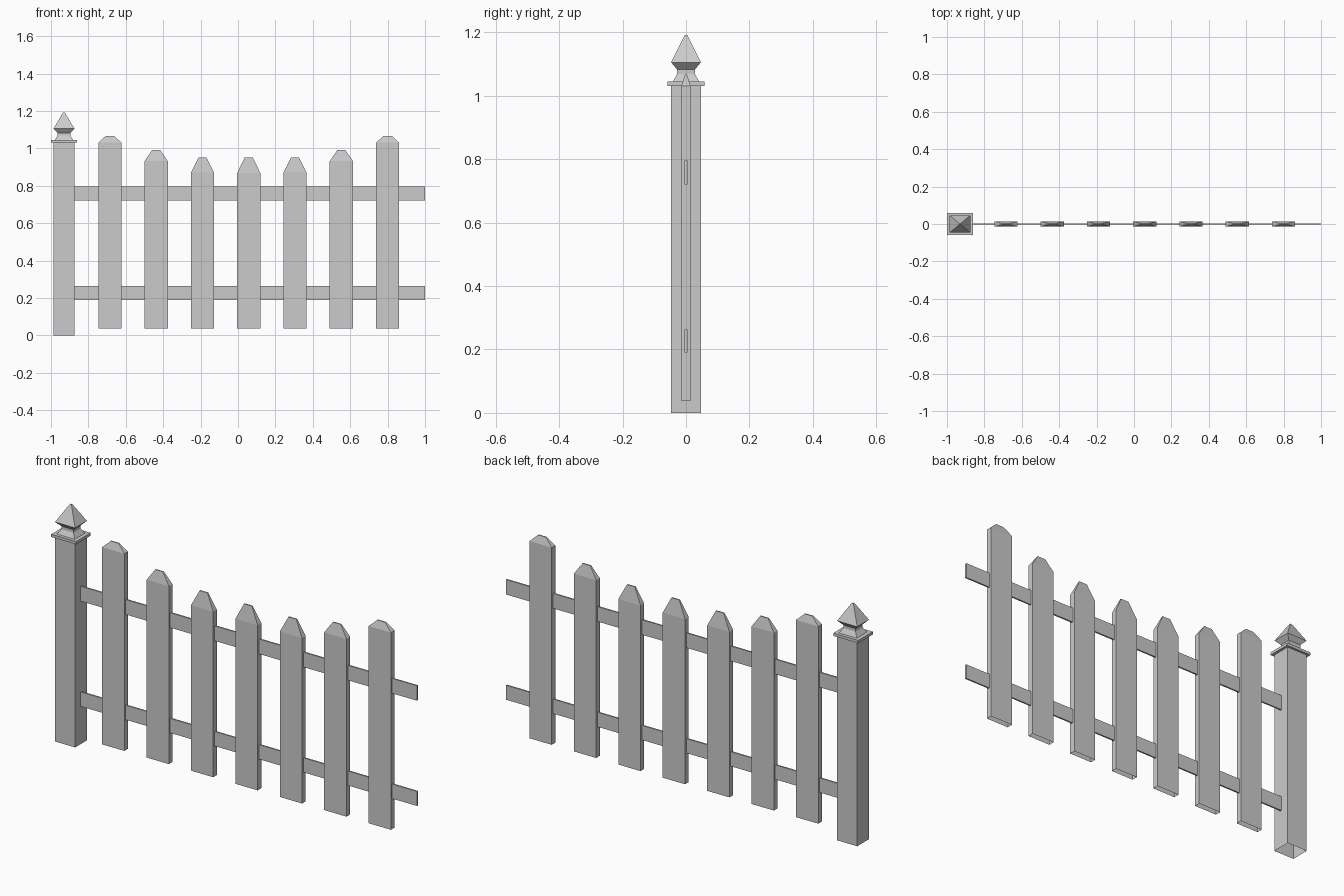
import bpy

if "Cube" in bpy.data.objects:
    bpy.data.objects.remove(bpy.data.objects["Cube"])

def loft(name, cx, rings, cap_bottom=False):
    """Stack rectangular rings (z, half_x, half_y) into one flat-faced solid."""
    verts, faces = [], []
    for z, hx, hy in rings:
        verts += [(cx - hx, -hy, z), (cx + hx, -hy, z), (cx + hx, hy, z), (cx - hx, hy, z)]
    for r in range(len(rings) - 1):
        a, b = 4 * r, 4 * r + 4
        for i in range(4):
            j = (i + 1) % 4
            faces.append((a + i, a + j, b + j, b + i))
    n = len(verts)
    faces.append((n - 4, n - 3, n - 2, n - 1))
    if cap_bottom:
        faces.append((3, 2, 1, 0))
    mesh = bpy.data.meshes.new(name)
    mesh.from_pydata(verts, [], faces)
    mesh.update()
    obj = bpy.data.objects.new(name, mesh)
    bpy.context.collection.objects.link(obj)
    return obj

# Post with cap plate, neck and pointed finial (open underneath)
profile = [(0, .0565), (1.03, .0565), (1.03, .0695), (1.044, .0695), (1.044, .050),
           (1.068, .034), (1.083, .034), (1.105, .056), (1.184, .0095), (1.192, .004)]
loft("post", -0.9305, [(z, h, h * 0.835) for z, h in profile])

# Pickets following a dipped top line, each with a hipped tip (open underneath)
tips = [(1.03, 1.067), (0.932, 0.99), (0.87, 0.95), (0.868, 0.95)]
for i in range(7):
    shoulder, top = tips[min(i, 6 - i)]
    loft(f"picket_{i + 1}", -0.685 + 0.2475 * i,
         [(0.037, .062, .0145), (shoulder, .062, .0145), (top, .022, .003)])

# Two thin rails from the post face to the open end
for name, z0, z1 in (("lower_rail", 0.19, 0.263), ("upper_rail", 0.72, 0.795)):
    loft(name, 0.063, [(z0, .937, .004), (z1, .937, .004)], cap_bottom=True)
